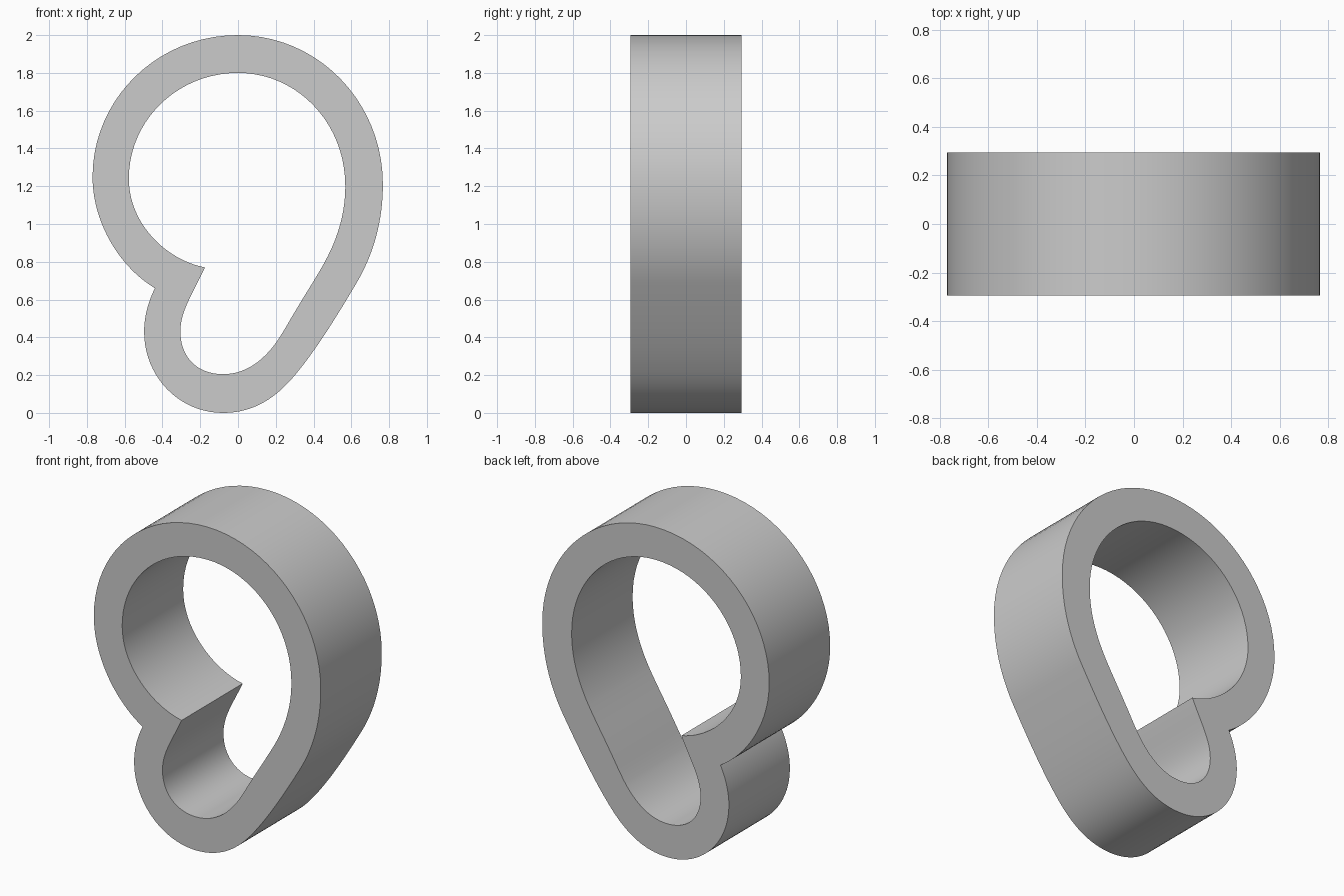
import bpy, bmesh
from math import pi, radians

if "Cube" in bpy.data.objects:
    bpy.data.objects.remove(bpy.data.objects["Cube"])

# Profile nodes: (incoming handle, point, outgoing handle), in x/z
outer = [
    ((0.42, 2.0), (0.0, 2.0), (-0.43, 2.0)),
    ((-0.77, 1.66), (-0.77, 1.25), (-0.77, 1.01)),
    ((-0.63, 0.775), (-0.44, 0.66), (-0.475, 0.59)),      # outer notch
    ((-0.497, 0.51), (-0.497, 0.43), (-0.497, 0.19)),
    ((-0.31, 0.0), (-0.08, 0.0), (0.12, 0.0)),
    ((0.24, 0.12), (0.33, 0.235), (0.43, 0.36)),
    ((0.54, 0.54), (0.62, 0.675), (0.72, 0.84)),
    ((0.767, 1.02), (0.767, 1.21), (0.767, 1.65)),
]
inner = [
    ((0.31, 1.8), (0.0, 1.8), (-0.32, 1.8)),
    ((-0.578, 1.55), (-0.578, 1.24), (-0.578, 1.0)),
    ((-0.38, 0.81), (-0.175, 0.77), (-0.24, 0.63)),       # inner cusp
    ((-0.305, 0.54), (-0.305, 0.43), (-0.305, 0.30)),
    ((-0.22, 0.205), (-0.08, 0.205), (0.04, 0.205)),
    ((0.13, 0.275), (0.2, 0.37), (0.245, 0.435)),
    ((0.27, 0.485), (0.31, 0.55), (0.36, 0.635)),
    ((0.41, 0.71), (0.46, 0.80), (0.53, 0.93)),
    ((0.568, 1.06), (0.568, 1.2), (0.568, 1.54)),
]


def add_loop(curve, nodes):
    spline = curve.splines.new('BEZIER')
    spline.bezier_points.add(len(nodes) - 1)
    spline.use_cyclic_u = True
    for bp, (left, co, right) in zip(spline.bezier_points, nodes):
        bp.handle_left_type = bp.handle_right_type = 'FREE'
        bp.co = (*co, 0)
        bp.handle_left = (*left, 0)
        bp.handle_right = (*right, 0)


# Filled outline with a hole, extruded to the ring's depth
curve = bpy.data.curves.new("ring_profile", 'CURVE')
curve.dimensions = '2D'
curve.fill_mode = 'BOTH'
curve.resolution_u = 20
curve.extrude = 0.295
add_loop(curve, outer)
add_loop(curve, inner)

ring = bpy.data.objects.new("two_lobed_ring", curve)
bpy.context.collection.objects.link(ring)
ring.rotation_euler.x = pi / 2
bpy.context.view_layer.objects.active = ring
ring.select_set(True)
bpy.ops.object.convert(target='MESH')
ring = bpy.context.object
bpy.ops.object.transform_apply(location=False, rotation=True, scale=False)

# Weld the caps to the walls
bm = bmesh.new()
bm.from_mesh(ring.data)
bmesh.ops.remove_doubles(bm, verts=bm.verts, dist=1e-4)
bmesh.ops.recalc_face_normals(bm, faces=bm.faces)
bm.to_mesh(ring.data)
bm.free()
bpy.ops.object.shade_smooth_by_angle(angle=radians(30))
